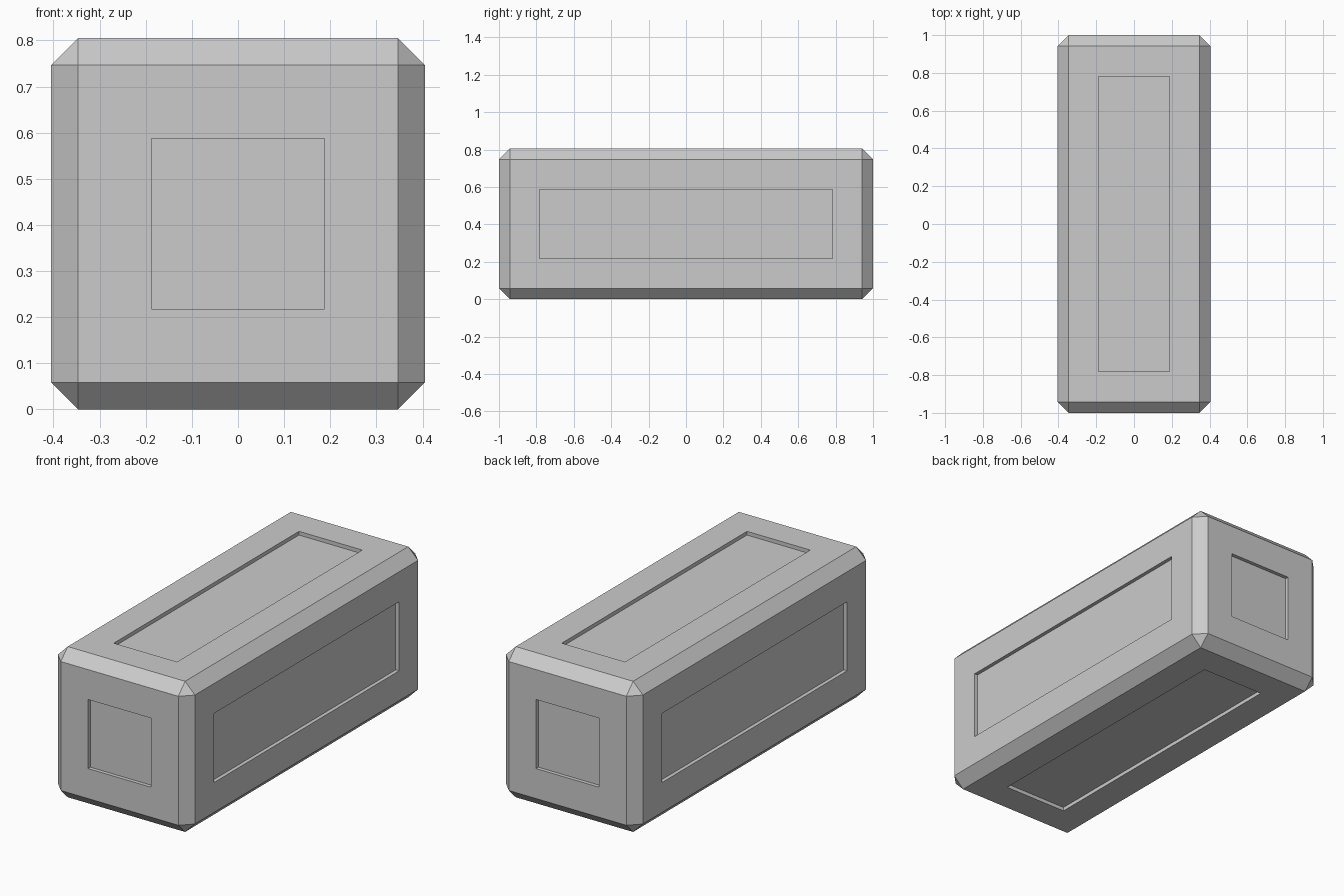
import bpy, bmesh
from mathutils import Matrix

if "Cube" in bpy.data.objects:
    bpy.data.objects.remove(bpy.data.objects["Cube"])

WIDTH, LENGTH, HEIGHT = 0.81, 2.0, 0.805
CHAMFER, BORDER, RECESS = 0.058, 0.16, 0.02

bm = bmesh.new()

# Block standing on the ground
bmesh.ops.create_cube(bm, size=1, matrix=Matrix.Translation((0, 0, HEIGHT / 2))
                      @ Matrix.Diagonal((WIDTH, LENGTH, HEIGHT, 1)))

# Flat chamfer on every edge
bmesh.ops.bevel(bm, geom=bm.edges[:], offset=CHAMFER, offset_type='OFFSET',
                segments=1, profile=0.5, affect='EDGES')
bm.normal_update()

# Sunken panel in each of the six main faces
panels = [f for f in bm.faces if max(abs(c) for c in f.normal) > 0.99]
bmesh.ops.inset_individual(bm, faces=panels, thickness=BORDER, use_even_offset=True)
bmesh.ops.inset_individual(bm, faces=panels, thickness=0, depth=-RECESS)
bm.normal_update()

mesh = bpy.data.meshes.new("panelled_block")
bm.to_mesh(mesh)
bm.free()
block = bpy.data.objects.new("panelled_block", mesh)
bpy.context.collection.objects.link(block)
